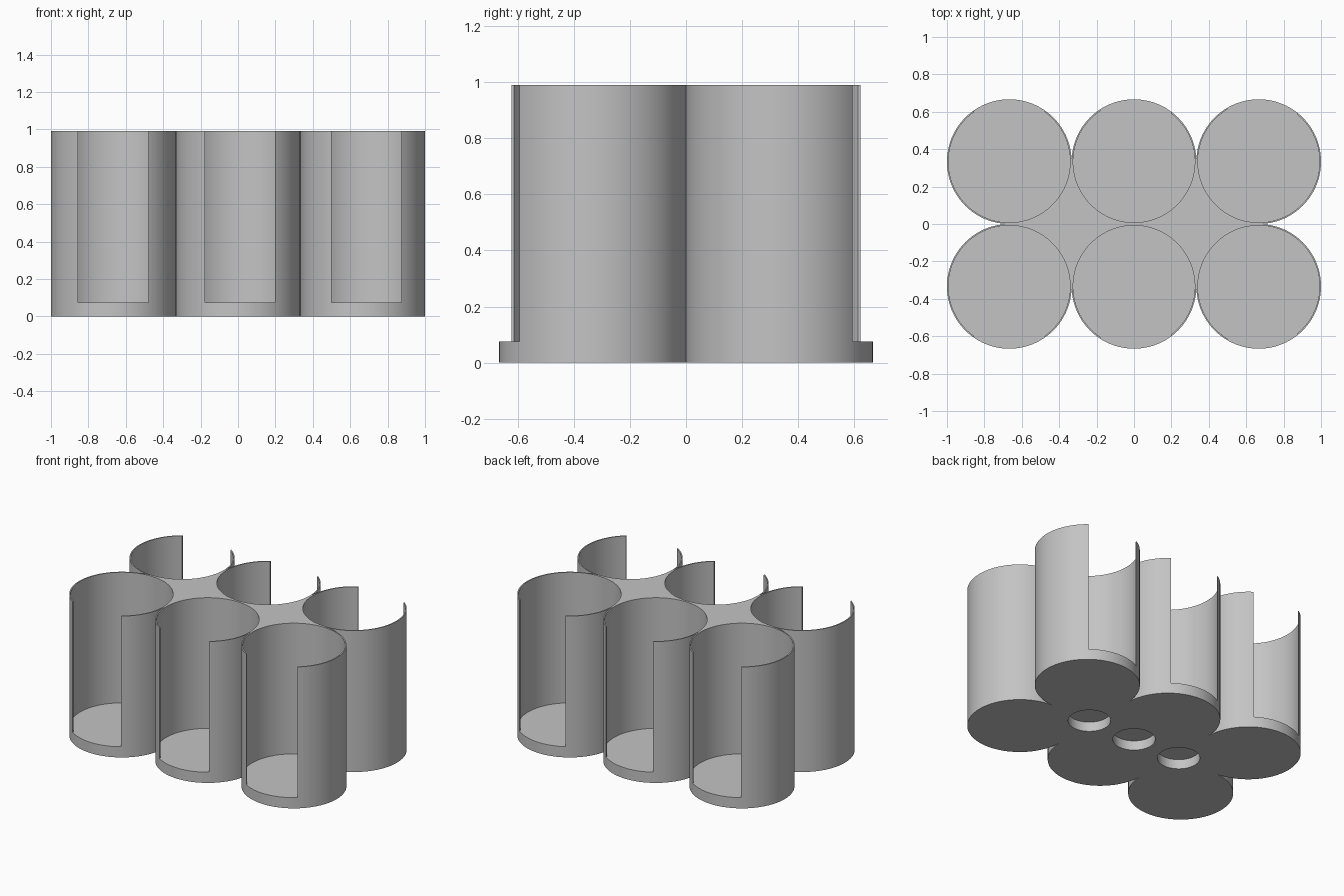
import bpy
import bmesh
from math import acos, cos, sin, pi, radians

cube = bpy.data.objects.get("Cube")
if cube:
    bpy.data.objects.remove(cube, do_unlink=True)

R = 1 / 3            # outer radius of a cup
BORE = R - 0.008     # inner radius
HEIGHT, FLOOR = 0.99, 0.075
HOLE_R, HOLE_DEPTH = 0.135, 0.067
SLOT_W, SLOT_PITCH = 0.375, 0.677


def arc(cx, cy, r, start, end):
    """Points along an arc, angles in radians, end point left out."""
    n = max(3, round(abs(end - start) / (2 * pi) * 96))
    steps = [start + (end - start) * i / n for i in range(n)]
    return [(cx + r * cos(a), cy + r * sin(a)) for a in steps]


def prism(bm, outline, z0, z1):
    low = [bm.verts.new((x, y, z0)) for x, y in outline]
    high = [bm.verts.new((x, y, z1)) for x, y in outline]
    bm.faces.new(low[::-1])
    bm.faces.new(high)
    for i in range(len(low)):
        j = (i + 1) % len(low)
        bm.faces.new((low[i], low[j], high[j], high[i]))


def make_object(name, bm):
    bmesh.ops.recalc_face_normals(bm, faces=bm.faces[:])
    mesh = bpy.data.meshes.new(name)
    bm.to_mesh(mesh)
    bm.free()
    obj = bpy.data.objects.new(name, mesh)
    bpy.context.collection.objects.link(obj)
    return obj


# Scalloped block: outer arcs of the six touching cups, walked around once
outline = []
for col, row, start, end in ((-1, -1, 90, 360), (0, -1, 180, 360), (1, -1, 180, 450),
                             (1, 1, -90, 180), (0, 1, 0, 180), (-1, 1, 0, 270)):
    outline += arc(col * 2 * R, row * R, R, radians(start), radians(end))
bm = bmesh.new()
prism(bm, outline, 0, HEIGHT)
holder = make_object("six_cup_holder", bm)

# Keyhole cutters: round bore joined to the slot that opens outwards
bm = bmesh.new()
for col in (-1, 0, 1):
    cx = col * 2 * R
    mid = -2 * R + (col + 1) * SLOT_PITCH
    left, right = mid - SLOT_W / 2 - cx, mid + SLOT_W / 2 - cx
    a_right, a_left = acos(right / BORE), acos(left / BORE)
    for side in (-1, 1):
        bore = arc(0, 0, BORE, a_right, a_left - 2 * pi)
        bore.append((left, BORE * sin(a_left)))
        keyhole = bore + [(left, 2 * R), (right, 2 * R)]
        prism(bm, [(cx + x, side * (R + y)) for x, y in keyhole], FLOOR, HEIGHT + 0.2)
    # Blind round holes under the base
    prism(bm, arc(col * 0.37, 0, HOLE_R, 0, 2 * pi), -0.2, HOLE_DEPTH)
cutter = make_object("cutter", bm)
cutter.hide_render = True

cut = holder.modifiers.new("cut", "BOOLEAN")
cut.operation = "DIFFERENCE"
cut.solver = "EXACT"
cut.object = cutter

bpy.ops.object.select_all(action="DESELECT")
holder.select_set(True)
bpy.context.view_layer.objects.active = holder
bpy.ops.object.modifier_apply(modifier=cut.name)
bpy.data.objects.remove(cutter, do_unlink=True)

# Plain grey finish
grey = bpy.data.materials.new("grey")
grey.use_nodes = True
colour = (0.55, 0.55, 0.55, 1)
grey.diffuse_color = colour
grey.node_tree.nodes["Principled BSDF"].inputs["Base Color"].default_value = colour
holder.data.materials.clear()
holder.data.materials.append(grey)
for face in holder.data.polygons:
    face.material_index = 0
bpy.ops.object.shade_smooth_by_angle(angle=radians(30))
